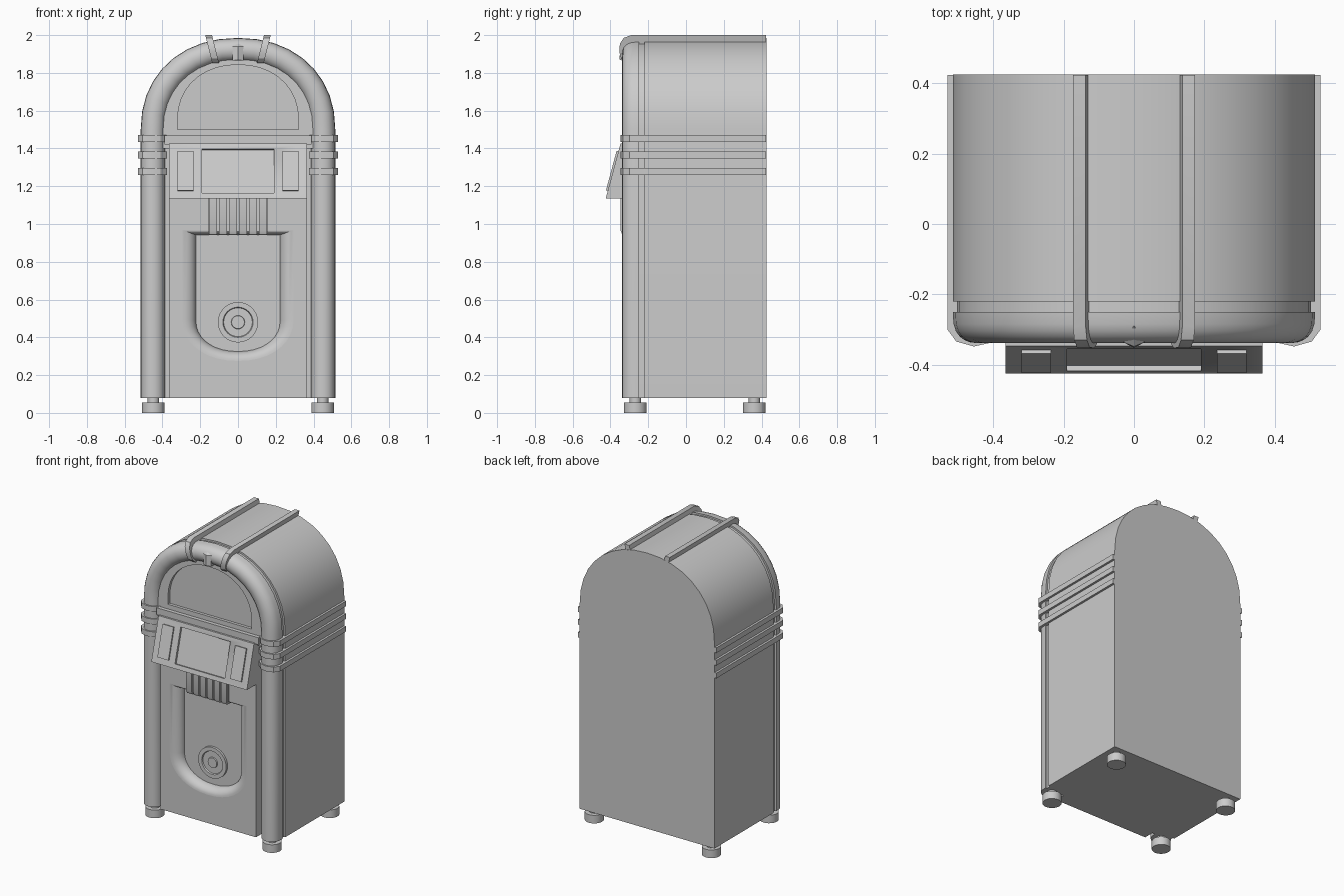
import bpy, bmesh
from math import sin, cos, pi, atan2
from mathutils import Vector, Matrix

if "Cube" in bpy.data.objects:
    bpy.data.objects.remove(bpy.data.objects["Cube"], do_unlink=True)

grey = bpy.data.materials.new("plain_grey")
grey.use_nodes = True
grey.diffuse_color = (0.6, 0.6, 0.6, 1)
grey.node_tree.nodes["Principled BSDF"].inputs["Base Color"].default_value = (0.6, 0.6, 0.6, 1)


def finish(name, bm, angle=35):
    bmesh.ops.recalc_face_normals(bm, faces=bm.faces)
    mesh = bpy.data.meshes.new(name)
    bm.to_mesh(mesh)
    bm.free()
    mesh.materials.append(grey)
    ob = bpy.data.objects.new(name, mesh)
    bpy.context.collection.objects.link(ob)
    bpy.ops.object.select_all(action='DESELECT')
    bpy.context.view_layer.objects.active = ob
    ob.select_set(True)
    bpy.ops.object.shade_smooth_by_angle(angle=angle * pi / 180)
    return ob


def loft(name, rings, first=True, last=True, angle=35):
    """Skin closed rings of equal length, with optional end caps."""
    bm = bmesh.new()
    vs = [[bm.verts.new(p) for p in ring] for ring in rings]
    n = len(vs[0])
    for a, b in zip(vs, vs[1:]):
        for i in range(n):
            j = (i + 1) % n
            bm.faces.new((a[i], a[j], b[j], b[i]))
    if first:
        bm.faces.new(vs[0])
    if last:
        bm.faces.new(vs[-1])
    return finish(name, bm, angle)


def box(name, x0, x1, y0, y1, z0, z1, matrix=None):
    bm = bmesh.new()
    bmesh.ops.create_cube(bm, size=1)
    for v in bm.verts:
        v.co = Vector(((x0 + x1) / 2 + v.co.x * (x1 - x0),
                       (y0 + y1) / 2 + v.co.y * (y1 - y0),
                       (z0 + z1) / 2 + v.co.z * (z1 - z0)))
    if matrix:
        bm.transform(matrix)
    return finish(name, bm)


def turned(name, profile, matrix, sides=24):
    """Lathe a (radius, height) profile about z, then place it."""
    rings = [[matrix @ Vector((r * cos(2 * pi * i / sides), r * sin(2 * pi * i / sides), h))
              for i in range(sides)] for r, h in profile]
    return loft(name, rings)


def cut(ob, cutter):
    mod = ob.modifiers.new("cut", 'BOOLEAN')
    mod.operation, mod.solver, mod.object = 'DIFFERENCE', 'EXACT', cutter
    bpy.ops.object.select_all(action='DESELECT')
    bpy.context.view_layer.objects.active = ob
    ob.select_set(True)
    bpy.ops.object.modifier_apply(modifier="cut")
    bpy.data.objects.remove(cutter, do_unlink=True)


def arch(half, spring, top, base, steps=18, power=2.15):
    """Outline (x, z): straight legs under a slightly squared arch."""
    pts = [(half, base)]
    for i in range(steps + 1):
        a = pi * i / steps
        c, s = cos(a), max(sin(a), 0)
        x = half * abs(c) ** (2 / power) * (1 if c > 0 else -1)
        pts.append((x, spring + (top - spring) * s ** (2 / power)))
    return pts + [(-half, base)]


def at_y(pts, y):
    return [Vector((x, y, z)) for x, z in pts]


# Cabinet with a shallow groove behind the front tube
outer = arch(0.515, 1.5, 1.985, 0.08)
groove = arch(0.503, 1.5, 1.973, 0.08)
loft("cabinet", [at_y(outer, 0.425), at_y(outer, -0.22), at_y(groove, -0.22), at_y(groove, -0.255)])

# Rounded tube running up both columns and over the top
inner = arch(0.385, 1.5, 1.86, 0.08)
section = []
for i in range(13):
    a = pi * i / 12
    section.append((0.5 - 0.5 * cos(a), -0.25 - 0.088 * max(sin(a), 0) ** 0.7))
tube = [[Vector((ox + (ix - ox) * t, y, oz + (iz - oz) * t)) for t, y in section]
        for (ox, oz), (ix, iz) in zip(outer, inner)]
loft("front_tube", tube, angle=50)

# Upper window with a recessed pane
frame = arch(0.41, 1.5, 1.89, 1.40)
pane = arch(0.32, 1.55, 1.843, 1.5)
loft("upper_window", [at_y(frame, -0.25), at_y(frame, -0.308), at_y(pane, -0.308), at_y(pane, -0.288)])
box("window_sill_bar", -0.39, 0.39, -0.334, -0.25, 1.42, 1.468)

# Lower front panel with a rounded U-shaped pocket
panel = box("front_panel", -0.365, 0.365, -0.326, -0.24, 0.08, 1.14)


def pocket(half, top, spring, bottom, y):
    return [Vector((x, y, z)) for x, z in arch(half, spring, bottom, top)]


rings = [pocket(0.295, 0.968, 0.5, 0.275, -0.36)]
for i in range(9):
    a = pi / 2 * i / 8
    k = sin(a)
    rings.append(pocket(0.295 - 0.072 * k, 0.968 - 0.026 * k, 0.5 - 0.01 * k,
                        0.275 + 0.05 * k, -0.326 + 0.06 * (1 - cos(a))))
cut(panel, loft("pocket_cutter", rings))

# Round medallion in the pocket
face_front = Matrix.Translation((0, -0.26, 0.48)) @ Matrix.Rotation(pi / 2, 4, 'X')
turned("medallion", [(0.107, 0), (0.107, 0.022), (0.08, 0.022), (0.076, 0.014),
                     (0.036, 0.014), (0.034, 0.022), (0.03, 0.022)], face_front, 32)

# Key plate with vertical slats below the console
box("key_plate", -0.16, 0.16, -0.336, -0.25, 0.96, 1.14)
for i in range(6):
    x = -0.133 + i * 0.0532
    slat = [(-0.25, 1.14), (-0.346, 1.14), (-0.346, 0.965), (-0.338, 0.945), (-0.25, 0.94)]
    loft("key_slat", [[Vector((x + s * 0.021, y, z)) for y, z in slat] for s in (-1, 1)])

# Sloping console
profile = [(-0.25, 1.425), (-0.347, 1.425), (-0.425, 1.135), (-0.25, 1.135)]
console = loft("console", [[Vector((x, y, z)) for y, z in profile] for x in (-0.365, 0.365)])
tilt = Matrix.Translation((0, -0.386, 1.28)) @ Matrix.Rotation(-atan2(0.078, 0.29), 4, 'X')
cut(console, box("display_cutter", -0.19, 0.19, -0.05, 0.015, -0.12, 0.12, tilt))
for s in (-1, 1):
    button = box("side_button", s * 0.278 - 0.042, s * 0.278 + 0.042, -0.01, 0.01, -0.108, 0.108, tilt)

# Three raised bands wrapping each side and column
wrap = [(0.45, 0.424), (0.53, 0.424), (0.53, -0.30), (0.505, -0.334), (0.455, -0.348),
        (0.41, -0.338), (0.375, -0.305), (0.375, -0.24), (0.45, -0.2)]
for s in (-1, 1):
    for z in (1.26, 1.348, 1.435):
        loft("side_band", [[Vector((s * x, y, h)) for x, y in wrap] for h in (z, z + 0.036)], angle=30)

# Two trim strips along the roof that fold over the tube
strip = [(0.424, 2.0), (-0.29, 2.0), (-0.33, 1.985), (-0.35, 1.955), (-0.353, 1.91),
         (-0.343, 1.875), (-0.32, 1.853), (-0.27, 1.85), (-0.25, 1.91), (0.424, 1.94)]
for s in (-1, 1):
    loft("roof_strip", [[Vector((s * (0.153 + w + 0.25 * (z - 1.99)), y, z)) for y, z in strip]
                        for w in (-0.018, 0.018)], angle=30)

# Pointed ornament at the crown
bm = bmesh.new()
for p in [(0, -0.29, 1.985), (0, -0.348, 1.94), (0, -0.352, 1.87)]:
    bm.verts.new(p)
for s in (-1, 1):
    for z in (1.865, 1.94):
        for y in (-0.336, -0.30):
            bm.verts.new((s * 0.03, y, z))
bmesh.ops.convex_hull(bm, input=bm.verts)
finish("crown_ornament", bm, 20)

# Feet
for x in (-0.448, 0.448):
    for y in (-0.268, 0.362):
        turned("foot", [(0.06, 0), (0.06, 0.056), (0.03, 0.056), (0.03, 0.085)],
               Matrix.Translation((x, y, 0)))
